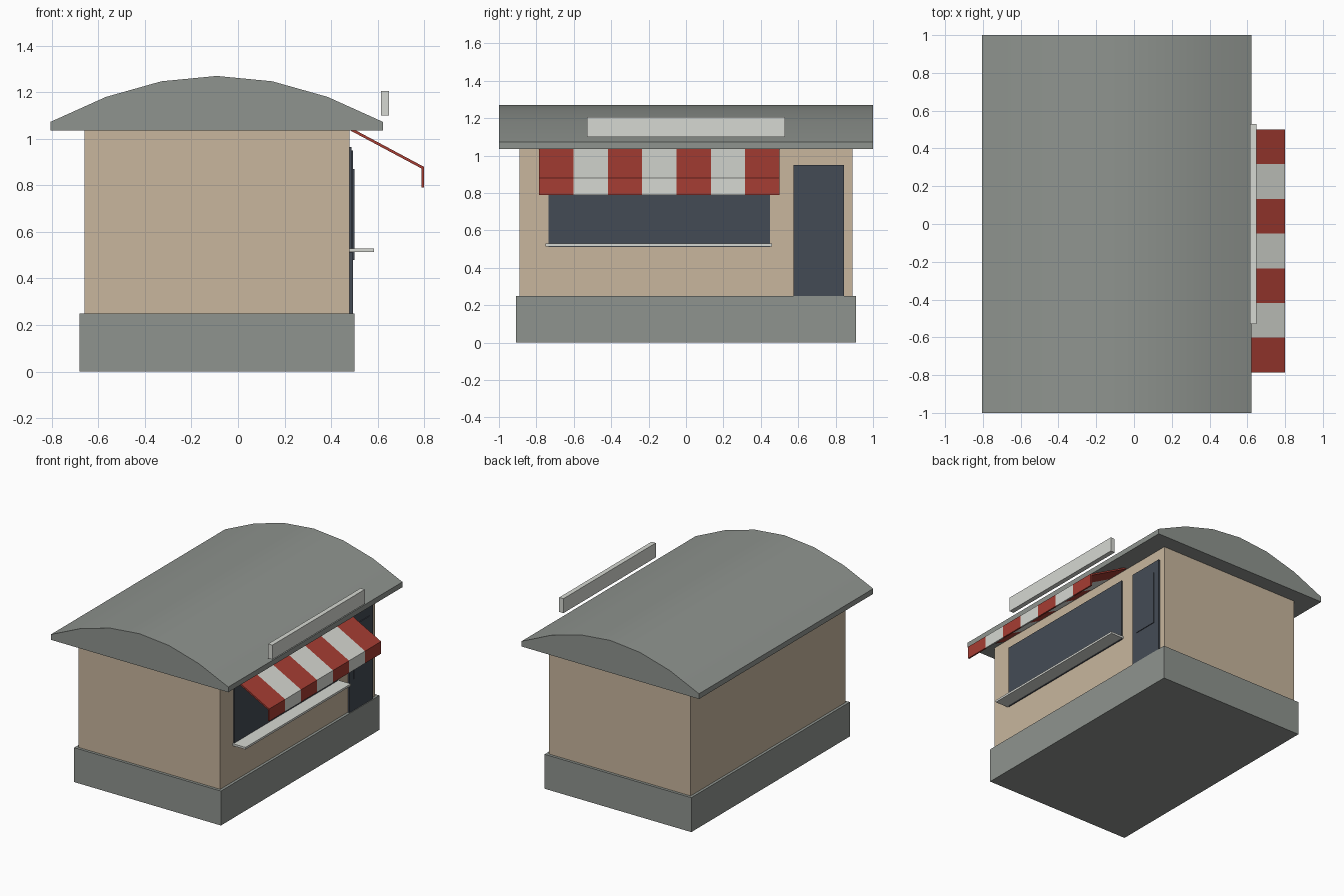
import bpy
import bmesh

old = bpy.data.objects.get("Cube")
if old:
    bpy.data.objects.remove(old, do_unlink=True)


def material(name, hex_code):
    """Flat material from an sRGB hex colour, stored as linear values."""
    srgb = [c / 255 for c in bytes.fromhex(hex_code)]
    colour = [c / 12.92 if c < 0.04 else ((c + 0.055) / 1.055) ** 2.4 for c in srgb] + [1]
    mat = bpy.data.materials.new(name)
    mat.use_nodes = True
    mat.diffuse_color = colour
    mat.node_tree.nodes["Principled BSDF"].inputs["Base Color"].default_value = colour
    return mat


grey = material("concrete grey", "8f948f")
tan = material("wall tan", "c8b69e")
dark = material("dark glass", "444b55")
light = material("off white", "d6d8d2")
red = material("awning red", "a63d33")


def extrude(name, profile, y0, y1, mats, bands=1):
    """Sweep an x-z profile along y in equal bands that cycle through mats."""
    bm = bmesh.new()
    rings = []
    for i in range(bands + 1):
        y = y0 + (y1 - y0) * i / bands
        rings.append([bm.verts.new((x, y, z)) for x, z in profile])
    n = len(profile)
    for i, (a, b) in enumerate(zip(rings, rings[1:])):
        for j in range(n):
            k = (j + 1) % n
            bm.faces.new((a[j], a[k], b[k], b[j])).material_index = i % len(mats)
    bm.faces.new(rings[0])
    bm.faces.new(rings[-1]).material_index = (bands - 1) % len(mats)
    bmesh.ops.recalc_face_normals(bm, faces=bm.faces)
    mesh = bpy.data.meshes.new(name)
    bm.to_mesh(mesh)
    bm.free()
    for mat in mats:
        mesh.materials.append(mat)
    obj = bpy.data.objects.new(name, mesh)
    bpy.context.collection.objects.link(obj)
    return obj


def box(name, x0, x1, y0, y1, z0, z1, mat):
    return extrude(name, [(x0, z0), (x1, z0), (x1, z1), (x0, z1)], y0, y1, [mat])


# Building body
box("base", -0.68, 0.50, -0.91, 0.91, 0, 0.25, grey)
box("walls", -0.66, 0.48, -0.89, 0.89, 0.25, 1.036, tan)

# Curved roof with a flat underside
roof = extrude("roof", [(-0.805, 1.035), (0.622, 1.035), (0.622, 1.073), (0.385, 1.18),
                        (0.147, 1.247), (-0.091, 1.27), (-0.329, 1.247),
                        (-0.567, 1.18), (-0.805, 1.073)], -1, 1, [grey])
bpy.ops.object.select_all(action="DESELECT")
roof.select_set(True)
bpy.context.view_layer.objects.active = roof
bpy.ops.object.shade_smooth_by_angle(angle=0.524)

# Serving window and counter
box("window", 0.475, 0.487, -0.735, 0.45, 0.51, 0.965, dark)
box("counter", 0.48, 0.585, -0.75, 0.46, 0.514, 0.529, light)

# Door with a raised panel
box("door", 0.475, 0.495, 0.575, 0.845, 0.25, 0.95, dark)
box("door_panel", 0.49, 0.50, 0.62, 0.80, 0.48, 0.87, dark)

# Striped awning with a hanging front edge
extrude("awning", [(0.48, 1.05), (0.80, 0.879), (0.80, 0.79), (0.789, 0.79),
                   (0.789, 0.872), (0.48, 1.037)], -0.785, 0.50, [red, light], bands=7)

# Blank sign board in front of the roof edge
box("sign_board", 0.614, 0.648, -0.53, 0.53, 1.10, 1.205, light)
